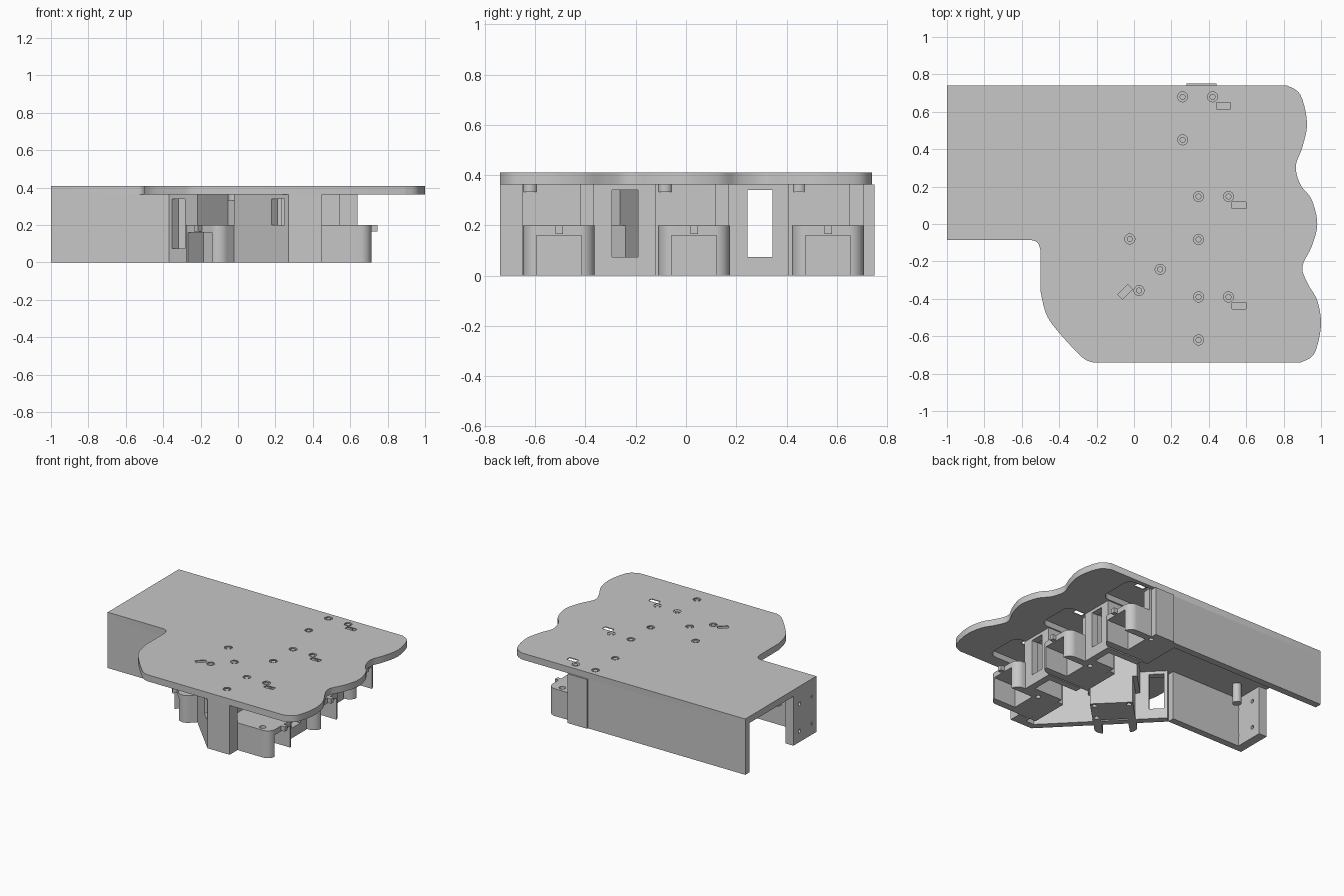
import bpy, bmesh, math
from mathutils import Matrix, Vector

cube = bpy.data.objects.get("Cube")
if cube:
    bpy.data.objects.remove(cube, do_unlink=True)

GREY = bpy.data.materials.new("plain_grey")
GREY.use_nodes = True
GREY.diffuse_color = (0.57, 0.57, 0.57, 1)
GREY.node_tree.nodes["Principled BSDF"].inputs["Base Color"].default_value = (0.57, 0.57, 0.57, 1)

TOP, UNDER = 0.41, 0.362      # deck heights
BASE = 0.2                    # top of the key mounts
THICK = 0.05                  # wall thickness


def box(bm, lo, hi, m=Matrix()):
    lo, hi = Vector(lo), Vector(hi)
    scale = Matrix.Diagonal((*(hi - lo), 1))
    bmesh.ops.create_cube(bm, size=1, matrix=m @ Matrix.Translation((lo + hi) / 2) @ scale)


def prism(bm, pts, z0, z1, m=Matrix()):
    face = bm.faces.new([bm.verts.new(m @ Vector((x, y, z0))) for x, y in pts])
    ext = bmesh.ops.extrude_face_region(bm, geom=[face])["geom"]
    for v in ext:
        if isinstance(v, bmesh.types.BMVert):
            v.co.z += z1 - z0


def rod(bm, x, y, r, z0, z1, m=Matrix()):
    bmesh.ops.create_cone(bm, cap_ends=True, segments=20, radius1=r, radius2=r, depth=z1 - z0,
                          matrix=m @ Matrix.Translation((x, y, (z0 + z1) / 2)))


def finish(bm, name):
    bmesh.ops.recalc_face_normals(bm, faces=bm.faces[:])
    mesh = bpy.data.meshes.new(name)
    bm.to_mesh(mesh)
    bm.free()
    mesh.materials.append(GREY)
    ob = bpy.data.objects.new(name, mesh)
    bpy.context.collection.objects.link(ob)
    return ob


def cut(ob, bm):
    tool = finish(bm, "cutter")
    tool.hide_render = True
    mod = ob.modifiers.new("cut", "BOOLEAN")
    mod.operation, mod.solver, mod.object = "DIFFERENCE", "EXACT", tool
    bpy.context.view_layer.update()
    dg = bpy.context.evaluated_depsgraph_get()
    mesh = bpy.data.meshes.new_from_object(ob.evaluated_get(dg))
    ob.modifiers.clear()
    ob.data = mesh
    bpy.data.objects.remove(tool, do_unlink=True)


def spline(pts, steps=5):
    # Catmull-Rom curve through the points
    p = [Vector(q) for q in [pts[0]] + pts + [pts[-1]]]
    out = []
    for a, b, c, d in zip(p, p[1:], p[2:], p[3:]):
        for i in range(steps):
            t = i / steps
            out.append(0.5 * (2 * b + (c - a) * t + (2 * a - 5 * b + 4 * c - d) * t ** 2
                              + (3 * b - a - 3 * c + d) * t ** 3))
    return [tuple(q) for q in out] + [pts[-1]]


def round_end(u0, u1, half, r):
    # rectangle with two rounded corners at the u1 end
    arc = [(math.cos(i * math.pi / 16), math.sin(i * math.pi / 16)) for i in range(9)]
    side = [(u1 - r + r * c, half - r + r * s) for c, s in arc]
    return [(u0, -half)] + [(x, -y) for x, y in side][::-1] + side + [(u0, half)]


def frame(x, y, deg):
    return Matrix.Translation((x, y, 0)) @ Matrix.Rotation(math.radians(deg), 4, "Z")


MODULES = {
    "back_key_mount": frame(0.23, 0.565, 0),
    "middle_key_mount": frame(0.315, 0.032, 0),
    "front_key_mount": frame(0.315, -0.505, 0),
    "thumb_key_mount": frame(0.08, -0.14, 225),
}
HALF = 0.143

# Deck with wavy edge
wave = spline([(0.82, 0.74), (0.89, 0.69), (0.925, 0.54), (0.9, 0.41), (0.865, 0.31), (0.89, 0.21),
               (0.95, 0.13), (0.98, 0), (0.95, -0.12), (0.9, -0.23), (0.93, -0.32), (0.98, -0.41),
               (1, -0.53), (0.98, -0.65), (0.95, -0.71), (0.89, -0.74)])
corner = spline([(-0.22, -0.74), (-0.28, -0.71), (-0.41, -0.57), (-0.47, -0.48), (-0.5, -0.36)])
notch = spline([(-0.5, -0.14), (-0.515, -0.1), (-0.55, -0.085)])
bm = bmesh.new()
prism(bm, [(-1, 0.74)] + wave + corner + notch + [(-1, -0.085)], UNDER, TOP)
deck = finish(bm, "deck")

# Recesses under the deck, then screw holes and slots through it
bm = bmesh.new()
for m in MODULES.values():
    prism(bm, round_end(0, 0.405, HALF, 0.06), UNDER - 0.1, TOP - 0.006, m)
cut(deck, bm)
SCREWS = [(0.03, 0.115), (0.19, 0.115), (0.03, -0.115)]
bm = bmesh.new()
for m in MODULES.values():
    for u, v in SCREWS:
        rod(bm, u, v, 0.027, TOP - 0.05, TOP + 0.05, m)
    box(bm, (0.21, 0.05, TOP - 0.05), (0.285, 0.085, TOP + 0.05), m)
cut(deck, bm)

# Screw heads sunk in the deck holes
bm = bmesh.new()
for m in MODULES.values():
    for u, v in SCREWS:
        rod(bm, u, v, 0.03, UNDER - 0.03, TOP - 0.012, m)
        rod(bm, u, v, 0.016, TOP - 0.02, TOP - 0.003, m)
finish(bm, "screw_heads")

# Key mounts: rounded fork, open below and at the tip, with screw holes
for name, m in MODULES.items():
    bm = bmesh.new()
    prism(bm, round_end(0, 0.4, HALF, 0.06), 0, BASE, m)
    ob = finish(bm, name)
    bm = bmesh.new()
    box(bm, (0.22, -0.09, -0.1), (0.6, 0.09, 0.16), m)
    for u, v in SCREWS:
        rod(bm, u, v, 0.017, -0.1, 0.12, m)
    for v in (-0.1, 0.1):
        rod(bm, 0.31, v, 0.022, 0.17, 0.3, m)
    cut(ob, bm)
    bm = bmesh.new()
    box(bm, (0.39, -0.015, 0.165), (0.43, 0.015, BASE), m)
    finish(bm, name + "_lip")
    # post that carries the deck screw
    bm = bmesh.new()
    box(bm, (0.04, 0.085, BASE), (0.23, HALF, UNDER), m)
    finish(bm, name + "_post")

# Outer walls: corner points run clockwise, interior on the right
PATH = [(-1, 0.74), (0.44, 0.74), (0.44, 0.7), (0.28, 0.7), (0.28, 0.41), (0.57, 0.41),
        (0.57, 0.17), (0.36, 0.17), (0.36, -0.12), (0.64, -0.12), (0.64, -0.37), (0.36, -0.37),
        (0.36, -0.65), (0.45, -0.65), (0.45, -0.74), (0.27, -0.74), (-0.37, -0.085), (-1, -0.085)]
# Openings per wall: start, end, sill, head
SILL, HEAD = 0.075, 0.34
OPENINGS = {5: [(0.065, 0.165, SILL, HEAD)],
            9: [(0.07, 0.175, SILL, HEAD)],
            15: [(0.03, 0.13, BASE, HEAD), (0.417, 0.697, BASE, UNDER), (0.79, 0.89, SILL, HEAD)]}
bm = bmesh.new()
for i, (a, b) in enumerate(zip(PATH, PATH[1:])):
    d = Vector(b) - Vector(a)
    m = frame(*a, math.degrees(math.atan2(d.y, d.x)))
    start = 0
    for s, e, sill, head in OPENINGS.get(i, []):
        box(bm, (start, -THICK, 0), (s, 0, UNDER), m)
        box(bm, (s, -THICK, 0), (e, 0, sill), m)
        if head < UNDER:
            box(bm, (s, -THICK, head), (e, 0, UNDER), m)
        start = e
    box(bm, (start, -THICK, 0), (d.length, 0, UNDER), m)
finish(bm, "outer_walls")

# Pocket behind the opening above the thumb mount
bm = bmesh.new()
m = MODULES["thumb_key_mount"]
box(bm, (0, -HALF, BASE), (0.045, HALF, UNDER), m)
for v in (-HALF - 0.03, HALF):
    box(bm, (0, v, BASE), (0.25, v + 0.03, UNDER), m)
finish(bm, "thumb_pocket")

# End block at the open side, with screw holes
bm = bmesh.new()
box(bm, (-1, -0.08, 0), (-0.935, 0.18, UNDER))
end_block = finish(bm, "end_block")
bm = bmesh.new()
side = Matrix.Translation((-0.95, 0, 0)) @ Matrix.Rotation(math.pi / 2, 4, "Y")
for y in (-0.04, 0.11):
    for z in (0.08, 0.28):
        rod(bm, -z, y, 0.014, -0.1, 0.1, side)
cut(end_block, bm)

# Boss beside the end block
bm = bmesh.new()
rod(bm, -0.81, 0.1, 0.03, 0.22, UNDER + 0.01)
finish(bm, "boss")

# Smooth the curved sides, keep edges sharp
for ob in bpy.context.view_layer.objects:
    ob.select_set(ob.type == "MESH" and GREY.name in ob.data.materials)
bpy.context.view_layer.objects.active = deck
bpy.ops.object.shade_smooth_by_angle(angle=math.radians(30))
